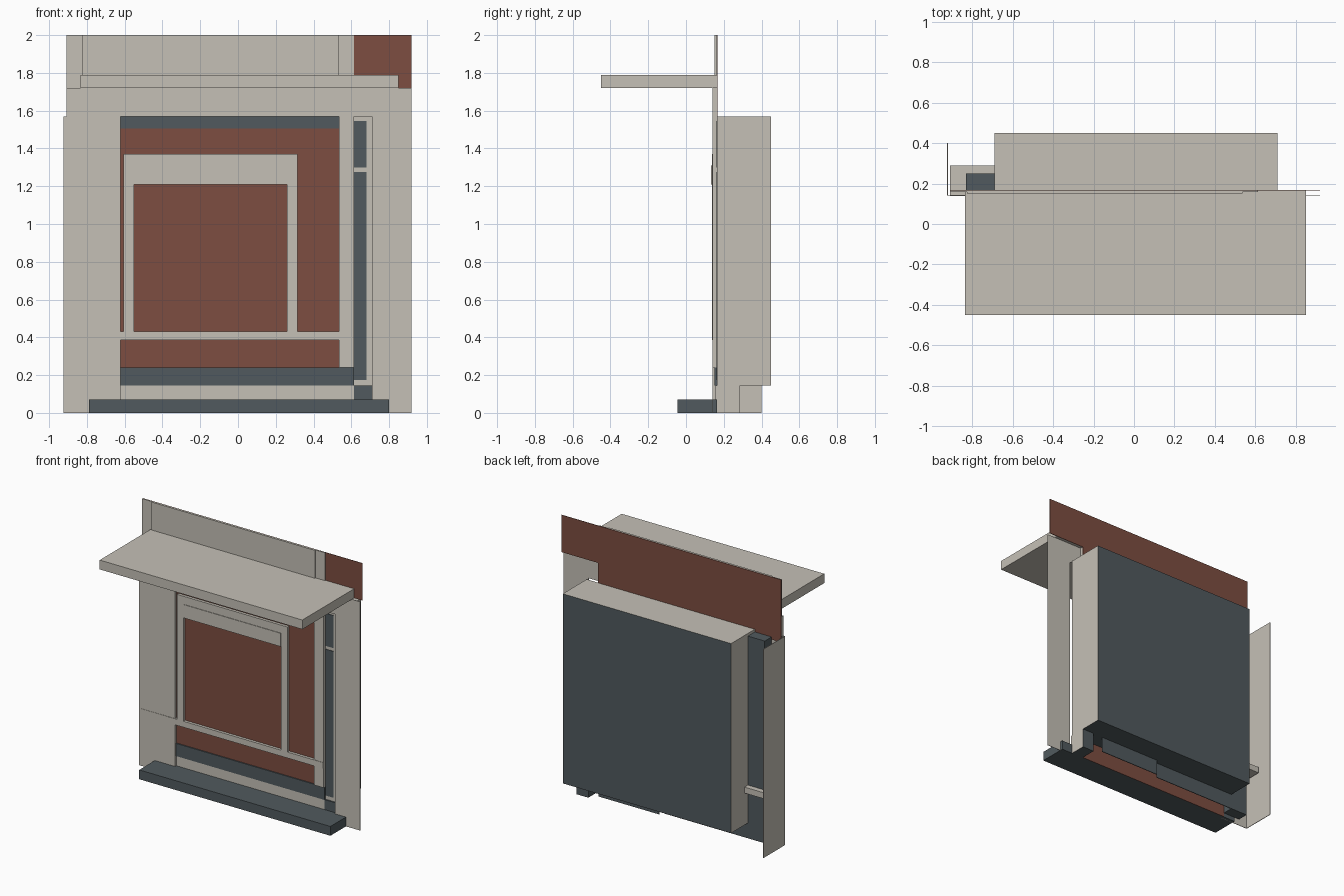
import bpy
import bmesh
from mathutils import Vector

cube = bpy.data.objects.get("Cube")
if cube:
    bpy.data.objects.remove(cube, do_unlink=True)


def material(name, rgb):
    m = bpy.data.materials.new(name)
    m.use_nodes = True
    m.diffuse_color = (*rgb, 1)
    for node in m.node_tree.nodes:
        if node.type == 'BSDF_PRINCIPLED':
            node.inputs["Base Color"].default_value = (*rgb, 1)
            node.inputs["Roughness"].default_value = 0.9
    return m


CREAM = material("cream", (0.56, 0.53, 0.47))
BROWN = material("red_brown", (0.205, 0.075, 0.052))
SLATE = material("slate", (0.082, 0.102, 0.112))


def box(name, x, y, z, mat, second=None, rule=None):
    """Box from ranges; faces whose normal meets the rule take the second colour."""
    lo, hi = Vector((x[0], y[0], z[0])), Vector((x[1], y[1], z[1]))
    bm = bmesh.new()
    bmesh.ops.create_cube(bm, size=1)
    for v in bm.verts:
        v.co = (lo + hi) / 2 + v.co * (hi - lo)
    bm.normal_update()
    if second:
        for f in bm.faces:
            f.material_index = int(rule(f.normal))
    mesh = bpy.data.meshes.new(name)
    bm.to_mesh(mesh)
    bm.free()
    mesh.materials.append(mat)
    if second:
        mesh.materials.append(second)
    obj = bpy.data.objects.new(name, mesh)
    bpy.context.collection.objects.link(obj)
    return obj


WALL = (0.14, 0.165)     # front wall depth
SKIN = (0.14, 0.143)     # thin front sheet
BACK = (0.165, 0.168)    # thin rear sheet

# Rear body, with slate back and underside
box("rear_body", (-0.69, 0.71), (0.165, 0.45), (0.145, 1.57), CREAM, SLATE,
    lambda n: n.y > 0.5 or n.z < -0.5)

# Canopy and front step
box("canopy", (-0.835, 0.85), (-0.45, 0.165), (1.72, 1.79), CREAM)
box("front_step", (-0.79, 0.80), (-0.045, 0.165), (0, 0.07), SLATE)

# Front wall
box("left_side_wall", (-0.908, -0.69), SKIN, (0, 1.72), CREAM)
box("left_column", (-0.69, -0.622), WALL, (0.07, 1.57), CREAM)
box("right_column", (0.535, 0.613), WALL, (0.24, 1.57), CREAM)
box("right_side_wall", (0.71, 0.918), SKIN, (0, 1.72), CREAM)
box("lintel", (-0.908, 0.613), WALL, (1.57, 1.72), CREAM)
box("lintel_sheet", (0.613, 0.918), SKIN, (1.57, 1.72), CREAM)
box("bottom_rail", (-0.69, 0.613), (0.155, 0.165), (0.03, 0.145), CREAM)

# Return panel on the outer side
box("return_panel", (-0.923, -0.919), (0.14, 0.40), (0, 1.57), CREAM)
box("return_edge", (-0.919, -0.908), SKIN, (0, 1.57), CREAM)

# Parapet
box("parapet_panel", (-0.825, 0.535), (0.15, 0.165), (1.79, 2), CREAM)
for name, x in (("parapet_left_end", (-0.908, -0.825)),
                ("parapet_right_end", (0.535, 0.613))):
    box(name, x, (0.158, 0.165), (1.72, 2), CREAM)
box("parapet_back", (-0.908, 0.613), BACK, (1.53, 2), BROWN)
box("parapet_back_end", (0.613, 0.918), BACK, (1.72, 2), BROWN)

# Main opening
box("opening_panel", (-0.622, 0.535), (0.158, 0.164), (0.24, 1.505), BROWN)
box("opening_top_band", (-0.622, 0.535), (0.154, 0.164), (1.505, 1.57), SLATE)
box("opening_bottom_band", (-0.622, 0.613), (0.15, 0.164), (0.145, 0.24), SLATE)

# Inner frame
for name, x in (("frame_left_post", (-0.605, -0.55)),
                ("frame_right_post", (0.26, 0.315))):
    box(name, x, (0.137, 0.16), (0.43, 1.37), CREAM)
box("frame_top", (-0.55, 0.26), (0.137, 0.16), (1.31, 1.37), CREAM)
box("frame_valance", (-0.55, 0.26), (0.133, 0.14), (1.21, 1.31), CREAM)

# Sill, running through to the side recess
box("sill", (-0.908, -0.69), (0.138, 0.29), (0.385, 0.43), CREAM)
box("sill_front", (-0.69, 0.613), (0.137, 0.165), (0.385, 0.43), CREAM)

# Narrow side window panes
for name, z in (("side_pane_upper", (1.30, 1.545)),
                ("side_pane_lower", (0.175, 1.275))):
    box(name, (0.613, 0.68), (0.161, 0.166), z, SLATE)

# Slate infill on the other side
box("side_infill", (-0.83, -0.69), (0.168, 0.25), (0.03, 1.55), SLATE)

# Parts beneath the rear body
box("corner_block", (0.613, 0.71), (0.155, 0.285), (0, 0.145), SLATE, CREAM,
    lambda n: n.x > 0.5)
box("under_panel_left", (-0.83, 0), (0.245, 0.25), (0.03, 0.145), SLATE)
box("under_panel_right", (0.026, 0.53), (0.277, 0.282), (0.03, 0.145), SLATE)
box("under_strip", (-0.69, 0.613), BACK, (0, 0.145), BROWN)
